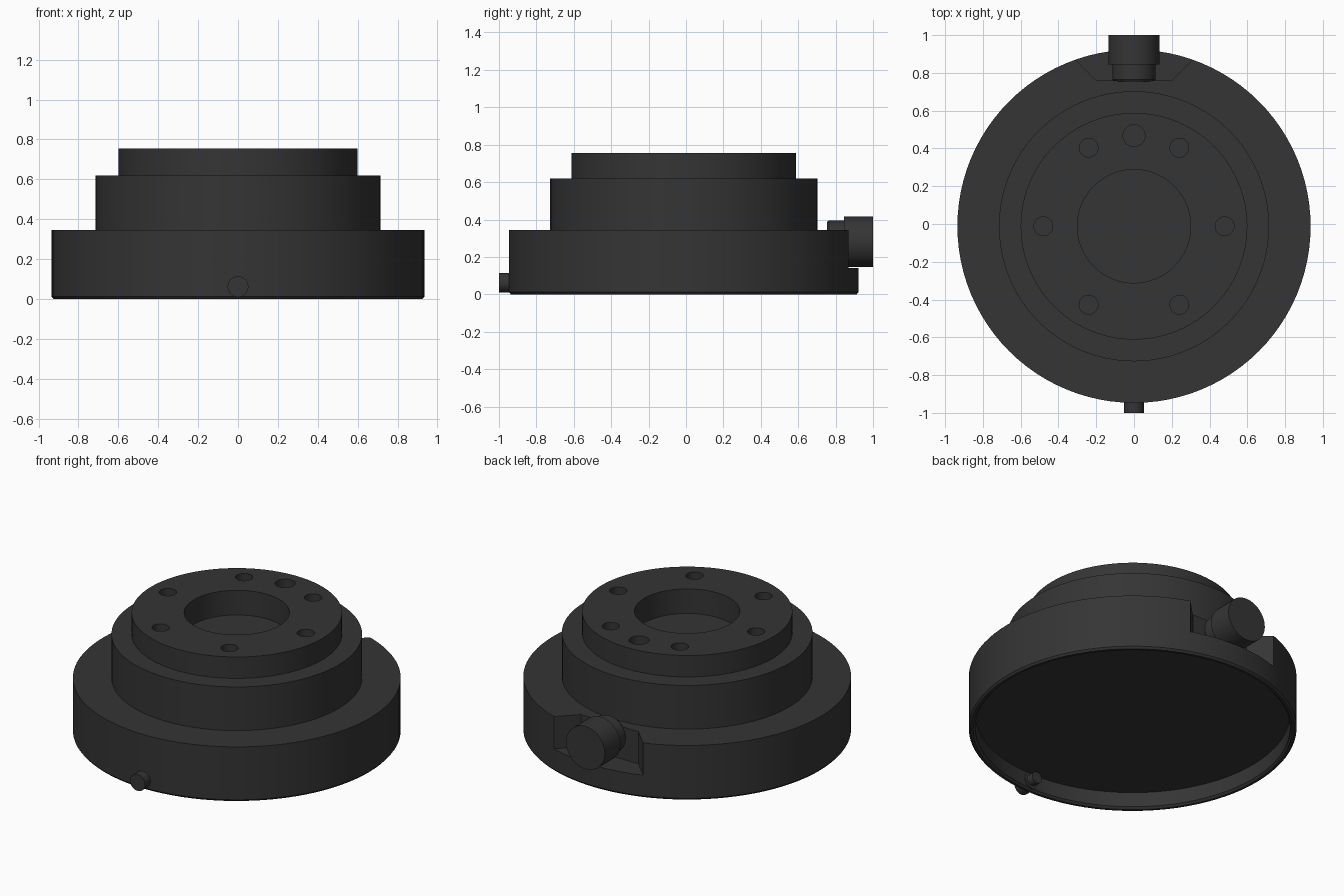
import bpy
import bmesh
import math
from mathutils import Matrix, Vector

if "Cube" in bpy.data.objects:
    bpy.data.objects.remove(bpy.data.objects["Cube"])

CY = -0.012      # disc axis sits slightly forward of the origin
SEGMENTS = 96

black = bpy.data.materials.new("black_anodised")
black.use_nodes = True
colour = (0.035, 0.035, 0.035, 1)
black.diffuse_color = colour
black.node_tree.nodes["Principled BSDF"].inputs["Base Color"].default_value = colour


def finish(name, bm):
    """Turn a bmesh into a named, coloured object."""
    bmesh.ops.recalc_face_normals(bm, faces=bm.faces)
    mesh = bpy.data.meshes.new(name)
    bm.to_mesh(mesh)
    bm.free()
    mesh.materials.append(black)
    obj = bpy.data.objects.new(name, mesh)
    bpy.context.collection.objects.link(obj)
    return obj


def lathe(name, profile, matrix, steps=SEGMENTS):
    """Revolve (radius, height) points round the local z axis."""
    bm = bmesh.new()
    verts = [bm.verts.new((r, 0, z)) for r, z in profile]
    edges = [bm.edges.new(pair) for pair in zip(verts, verts[1:])]
    bmesh.ops.spin(bm, geom=verts + edges, cent=(0, 0, 0), axis=(0, 0, 1),
                   angle=math.tau, steps=steps)
    bmesh.ops.remove_doubles(bm, verts=bm.verts, dist=0.0005)
    bm.transform(matrix)
    return finish(name, bm)


def smooth(obj):
    bpy.ops.object.select_all(action="DESELECT")
    obj.select_set(True)
    bpy.context.view_layer.objects.active = obj
    bpy.ops.object.shade_smooth_by_angle(angle=math.radians(30))


def cut(obj, cutter):
    """Subtract a cutter and remove it."""
    mod = obj.modifiers.new("cut", "BOOLEAN")
    mod.operation = "DIFFERENCE"
    mod.solver = "EXACT"
    mod.object = cutter
    cutter.hide_render = True
    bpy.context.view_layer.objects.active = obj
    bpy.ops.object.modifier_apply(modifier=mod.name)
    bpy.data.objects.remove(cutter)


# Stepped body with a central bore above and a shallow recess below
body = lathe("stepped_body", [
    (0, 0.105), (0.898, 0.105), (0.898, 0.012), (0.91, 0), (0.925, 0),
    (0.935, 0.012), (0.935, 0.345), (0.715, 0.345), (0.715, 0.62),
    (0.60, 0.62), (0.60, 0.755), (0.30, 0.755), (0.30, 0.60), (0, 0.60),
], Matrix.Translation((0, CY, 0)))

# Ring of six bolt holes plus one larger locating hole at the back
holes = [(60 * i, 0.05) for i in range(6)] + [(90, 0.058)]
for angle, radius in holes:
    a = math.radians(angle)
    place = Matrix.Translation((0.48 * math.cos(a), CY + 0.48 * math.sin(a), 0))
    cut(body, lathe("hole_cutter", [(0, 0.62), (radius, 0.62), (radius, 0.85),
                                    (0, 0.85)], place, 32))

# Flared notch in the back of the base for the thumbscrew
bm = bmesh.new()
outline = [(-0.2, 0.76), (0.2, 0.76), (0.5, 1.06), (-0.5, 1.06)]
face = bm.faces.new([bm.verts.new((x, y, 0.142)) for x, y in outline])
raised = bmesh.ops.extrude_face_region(bm, geom=[face])["geom"]
bmesh.ops.translate(bm, vec=Vector((0, 0, 0.3)),
                    verts=[v for v in raised if isinstance(v, bmesh.types.BMVert)])
cut(body, finish("notch_cutter", bm))
smooth(body)

# Thumbscrew: narrow collar and wide head pointing backwards
backwards = Matrix.Rotation(-math.pi / 2, 4, "X")
smooth(lathe("thumbscrew", [
    (0, 0.755), (0.107, 0.755), (0.114, 0.765), (0.114, 0.845),
    (0.135, 0.845), (0.135, 1.0), (0, 1.0),
], Matrix.Translation((0, 0, 0.281)) @ backwards, 48))

# Locating pin through the front wall, with a thinner inner tip
forwards = Matrix.Rotation(math.pi / 2, 4, "X")
smooth(lathe("front_pin", [
    (0, 0.86), (0.036, 0.86), (0.036, 0.905), (0.052, 0.905),
    (0.052, 1.0), (0, 1.0),
], Matrix.Translation((0, 0, 0.062)) @ forwards, 32))
